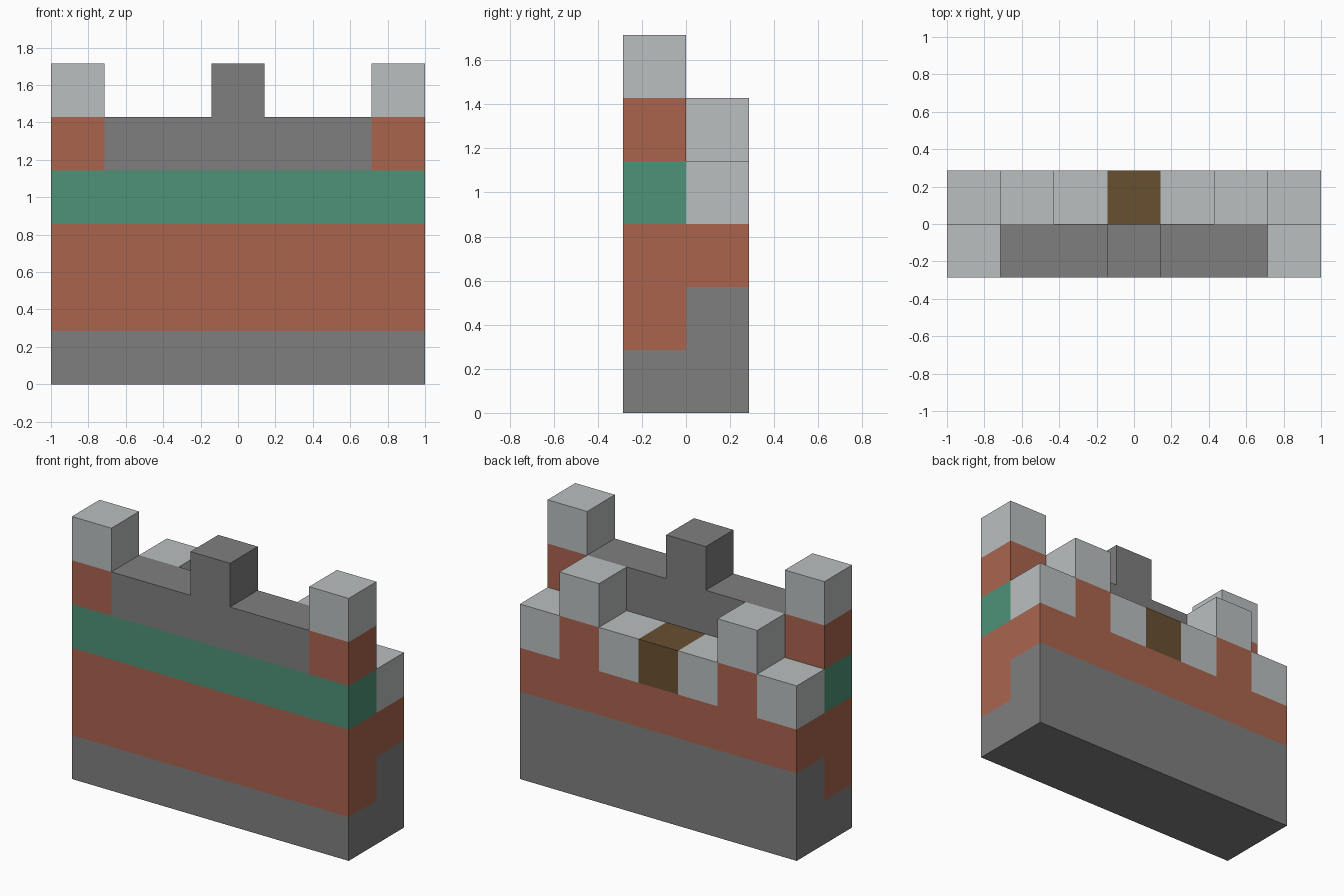
import bpy
import bmesh

if "Cube" in bpy.data.objects:
    bpy.data.objects.remove(bpy.data.objects["Cube"], do_unlink=True)

U = 2 / 7          # one block
FRONT, BACK = (-1, 0), (0, 1)


def material(name, rgb):
    m = bpy.data.materials.new(name)
    m.use_nodes = True
    color = (*rgb, 1)
    m.diffuse_color = color
    bsdf = next(n for n in m.node_tree.nodes if n.type == "BSDF_PRINCIPLED")
    bsdf.inputs["Base Color"].default_value = color
    bsdf.inputs["Roughness"].default_value = 0.9
    return m


stone = material("dark stone", (0.212, 0.212, 0.212))
brick = material("red brick", (0.402, 0.127, 0.076))
green = material("green band", (0.076, 0.287, 0.188))
pale = material("pale stone", (0.491, 0.521, 0.521))
wood = material("brown wood", (0.141, 0.080, 0.030))


def block(name, mat, row, x0, x1, z0, z1):
    """Box in block units; columns x0..x1 counted from the centre."""
    bm = bmesh.new()
    bmesh.ops.create_cube(bm, size=1)
    y0, y1 = row
    for v in bm.verts:
        v.co.x = U * (x1 if v.co.x > 0 else x0)
        v.co.y = U * (y1 if v.co.y > 0 else y0)
        v.co.z = U * (z1 if v.co.z > 0 else z0)
    mesh = bpy.data.meshes.new(name)
    bm.to_mesh(mesh)
    bm.free()
    mesh.materials.append(mat)
    ob = bpy.data.objects.new(name, mesh)
    bpy.context.collection.objects.link(ob)


def pair(name, mat, row, x0, x1, z0, z1):
    """The same block on both sides of the wall."""
    block("left_" + name, mat, row, x0, x1, z0, z1)
    block("right_" + name, mat, row, -x1, -x0, z0, z1)


# Front wall courses
block("front_footing", stone, FRONT, -3.5, 3.5, 0, 1)
block("front_brick_course", brick, FRONT, -3.5, 3.5, 1, 3)
block("green_band", green, FRONT, -3.5, 3.5, 3, 4)
block("parapet", stone, FRONT, -2.5, 2.5, 4, 5)
block("centre_merlon", stone, FRONT, -0.5, 0.5, 5, 6)
pair("corner_brick", brick, FRONT, 2.5, 3.5, 4, 5)
pair("corner_cap", pale, FRONT, 2.5, 3.5, 5, 6)

# Rear wall courses
block("rear_footing", stone, BACK, -3.5, 3.5, 0, 2)
block("rear_brick_course", brick, BACK, -3.5, 3.5, 2, 3)
pair("rear_end_cap", pale, BACK, 2.5, 3.5, 3, 4)
pair("rear_brick_post", brick, BACK, 1.5, 2.5, 3, 4)
pair("rear_post_cap", pale, BACK, 1.5, 2.5, 4, 5)
pair("rear_inner_cap", pale, BACK, 0.5, 1.5, 3, 4)
block("wooden_block", wood, BACK, -0.5, 0.5, 3, 4)
